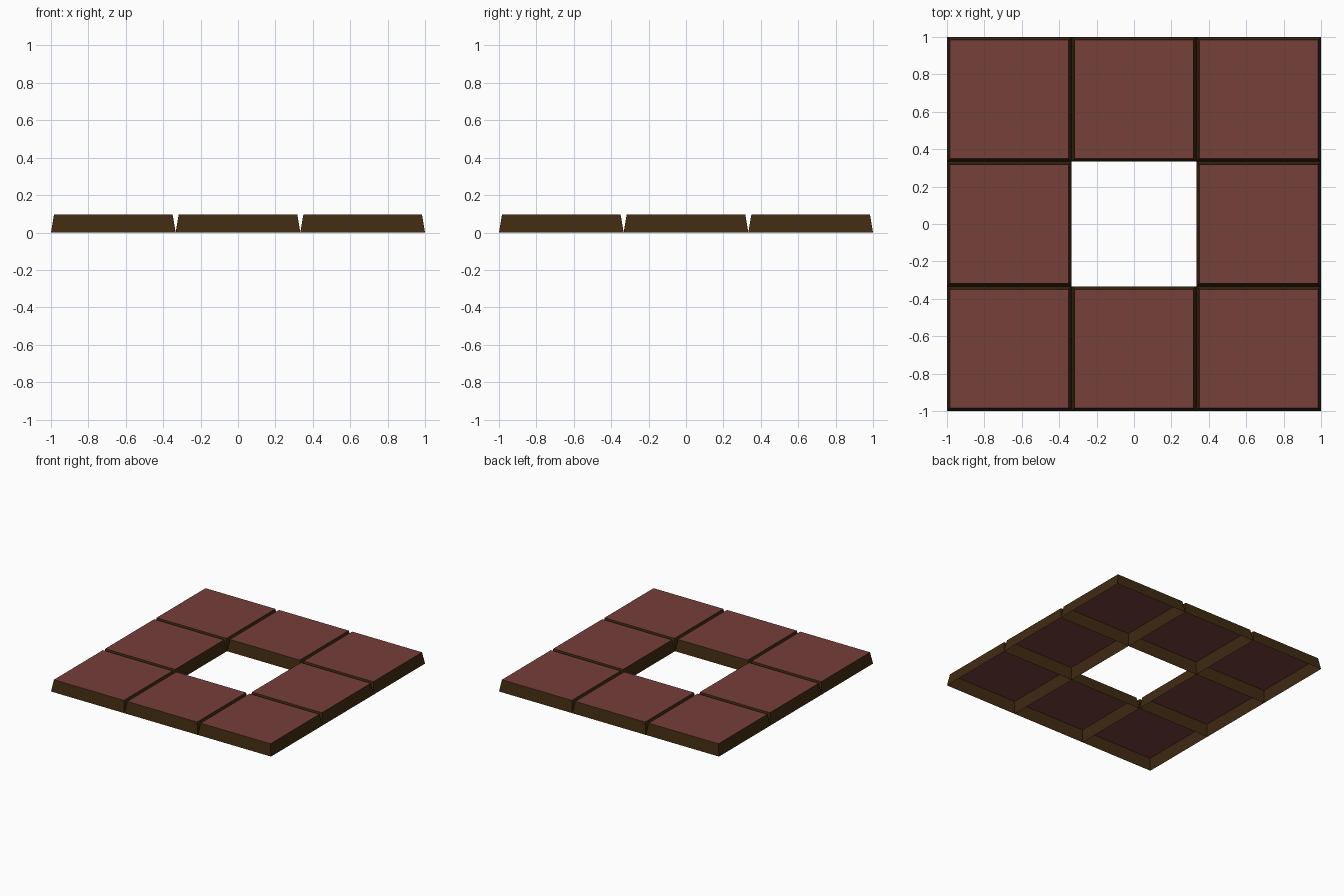
import bpy, bmesh

if "Cube" in bpy.data.objects:
    bpy.data.objects.remove(bpy.data.objects["Cube"])

PITCH = 2 / 3      # tile spacing and base width
HEIGHT = 0.095
INSET = 0.016      # how far the sides lean in at the top


def material(name, rgb):
    m = bpy.data.materials.new(name)
    m.diffuse_color = (*rgb, 1)
    m.use_nodes = True
    m.node_tree.nodes["Principled BSDF"].inputs["Base Color"].default_value = m.diffuse_color
    return m


red = material("dull_red", (0.18, 0.05, 0.042))
brown = material("dark_brown", (0.052, 0.024, 0.006))


def tile(name, x, y):
    # Hollow tile: leaning sides and a flat top, open underneath
    bm = bmesh.new()
    bmesh.ops.create_cube(bm, size=1)
    for v in bm.verts:
        top = v.co.z > 0
        half = PITCH / 2 - (INSET if top else 0)
        v.co = (half if v.co.x > 0 else -half,
                half if v.co.y > 0 else -half,
                HEIGHT if top else 0)
    bm.normal_update()
    bottom = [f for f in bm.faces if f.normal.z < -0.9]
    bmesh.ops.delete(bm, geom=bottom, context='FACES_ONLY')
    # Red top, brown sides
    for f in bm.faces:
        f.material_index = 0 if f.normal.z > 0.9 else 1
    mesh = bpy.data.meshes.new(name)
    bm.to_mesh(mesh)
    bm.free()
    mesh.materials.append(red)
    mesh.materials.append(brown)
    ob = bpy.data.objects.new(name, mesh)
    ob.location = (x, y, 0)
    bpy.context.collection.objects.link(ob)


# Ring of eight tiles around an empty centre
rows = {-1: "front", 0: "middle", 1: "back"}
cols = {-1: "left", 0: "centre", 1: "right"}
for j, row in rows.items():
    for i, col in cols.items():
        if i or j:
            tile(f"{row}_{col}_tile", i * PITCH, j * PITCH)
